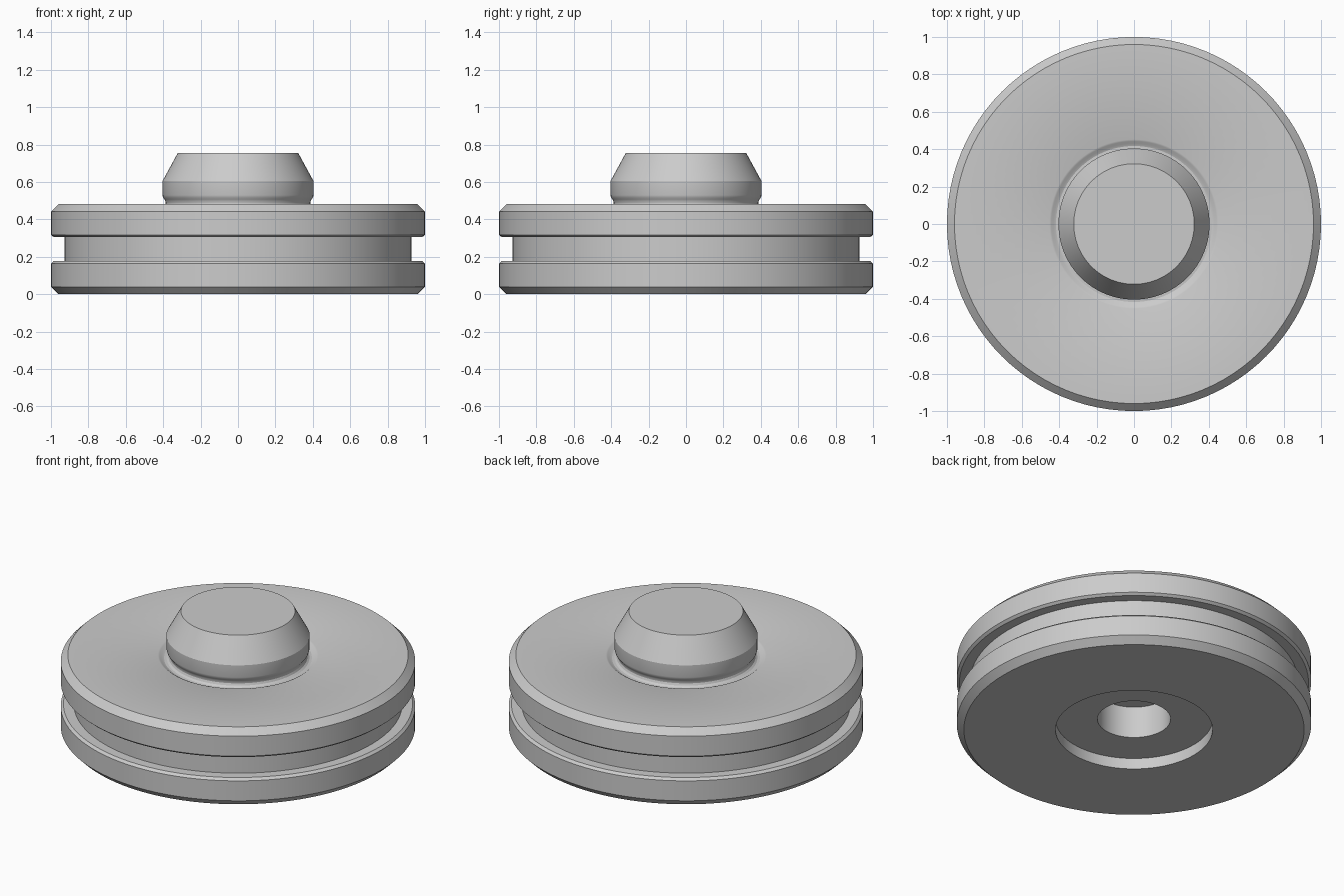
import bpy, bmesh, math

if "Cube" in bpy.data.objects:
    bpy.data.objects.remove(bpy.data.objects["Cube"])

SEGMENTS = 96

grey = bpy.data.materials.new("light_grey")
grey.diffuse_color = (0.6, 0.6, 0.6, 1)
grey.use_nodes = True
grey.node_tree.nodes["Principled BSDF"].inputs["Base Color"].default_value = grey.diffuse_color


def lathe(name, profile):
    """Revolve (radius, z) points around the z axis."""
    bm = bmesh.new()
    verts = [bm.verts.new((r, 0, z)) for r, z in profile]
    edges = [bm.edges.new(pair) for pair in zip(verts, verts[1:])]
    bmesh.ops.spin(bm, geom=verts + edges, axis=(0, 0, 1), cent=(0, 0, 0),
                   angle=2 * math.pi, steps=SEGMENTS, use_duplicate=False)
    bmesh.ops.remove_doubles(bm, verts=bm.verts, dist=1e-5)
    bmesh.ops.recalc_face_normals(bm, faces=bm.faces)
    mesh = bpy.data.meshes.new(name)
    bm.to_mesh(mesh)
    bm.free()
    mesh.materials.append(grey)
    obj = bpy.data.objects.new(name, mesh)
    bpy.context.collection.objects.link(obj)
    bpy.ops.object.select_all(action='DESELECT')
    obj.select_set(True)
    bpy.context.view_layer.objects.active = obj
    bpy.ops.object.shade_smooth_by_angle(angle=math.radians(25))
    return obj


# Underside: blind centre hole and shallow counterbore
underside = [(0, 0.265), (0.206, 0.265), (0.206, 0.068), (0.443, 0.068), (0.443, 0)]
# Rim: two chamfered flanges with a groove between them
rim = [(0.96, 0), (1, 0.04), (1, 0.164), (0.985, 0.178), (0.927, 0.178),
       (0.927, 0.305), (0.985, 0.305), (1, 0.318), (1, 0.442), (0.96, 0.482)]
# Boss: shallow rounded relief around the neck, then a tapered knob
relief = [(0.452, 0.482), (0.442, 0.478), (0.43, 0.469), (0.417, 0.464),
          (0.403, 0.465), (0.392, 0.473), (0.387, 0.485), (0.388, 0.497),
          (0.394, 0.508), (0.401, 0.518), (0.404, 0.53)]
knob = [(0.404, 0.605), (0.322, 0.755), (0, 0.755)]

lathe("grooved_disc_with_boss", underside + rim + relief + knob)
